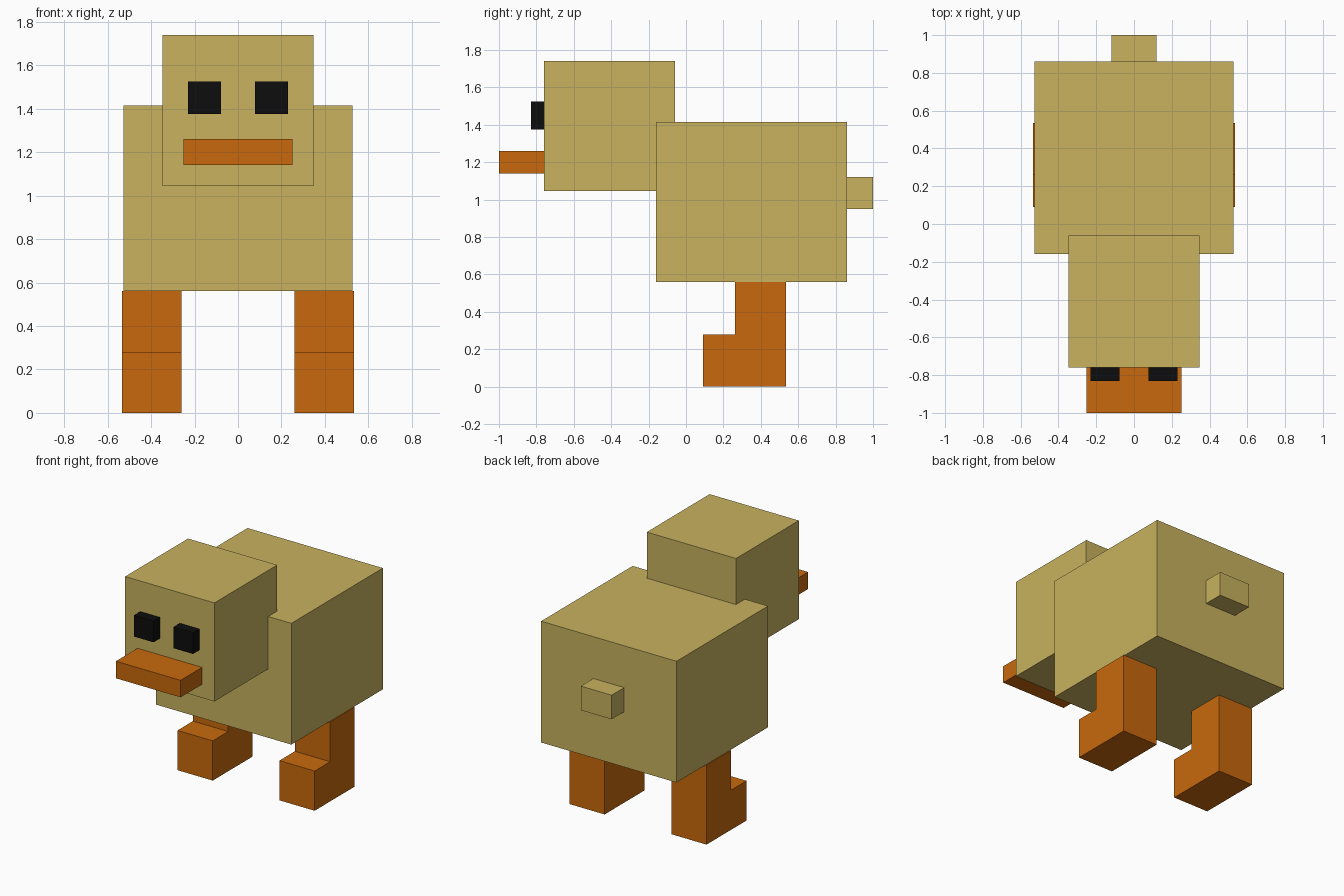
import bpy
import bmesh
from mathutils import Vector

if "Cube" in bpy.data.objects:
    bpy.data.objects.remove(bpy.data.objects["Cube"])


def material(name, rgb):
    m = bpy.data.materials.new(name)
    m.diffuse_color = (*rgb, 1.0)
    m.use_nodes = True
    m.node_tree.nodes["Principled BSDF"].inputs["Base Color"].default_value = m.diffuse_color
    return m


YELLOW = material("dull yellow", (0.578, 0.445, 0.112))
ORANGE = material("orange", (0.578, 0.141, 0.004))
BLACK = material("black", (0.004, 0.004, 0.004))


def box(name, x, y, z, mat):
    """Flat-sided box from its (min, max) range on each axis."""
    bm = bmesh.new()
    bmesh.ops.create_cube(bm, size=1.0)
    for v in bm.verts:
        v.co = Vector(r[0] + (c + 0.5) * (r[1] - r[0])
                      for c, r in zip(v.co, (x, y, z)))
    mesh = bpy.data.meshes.new(name)
    bm.to_mesh(mesh)
    bm.free()
    mesh.materials.append(mat)
    obj = bpy.data.objects.new(name, mesh)
    bpy.context.collection.objects.link(obj)
    return obj


def pair(name, x, y, z, mat):
    """Matching boxes on both sides of the centre plane."""
    box("right_" + name, x, y, z, mat)
    box("left_" + name, (-x[1], -x[0]), y, z, mat)


# Body, head and tail
box("body", (-0.528, 0.528), (-0.16, 0.86), (0.56, 1.415), YELLOW)
box("head", (-0.348, 0.348), (-0.76, -0.06), (1.045, 1.74), YELLOW)
box("tail", (-0.12, 0.12), (0.86, 1.0), (0.95, 1.12), YELLOW)

# Beak and eyes
box("beak", (-0.252, 0.252), (-1.0, -0.76), (1.14, 1.26), ORANGE)
pair("eye", (0.078, 0.23), (-0.83, -0.76), (1.375, 1.525), BLACK)

# Legs, with feet reaching forward
pair("leg", (0.26, 0.535), (0.262, 0.535), (0.28, 0.56), ORANGE)
pair("foot", (0.26, 0.535), (0.09, 0.535), (0.0, 0.28), ORANGE)
